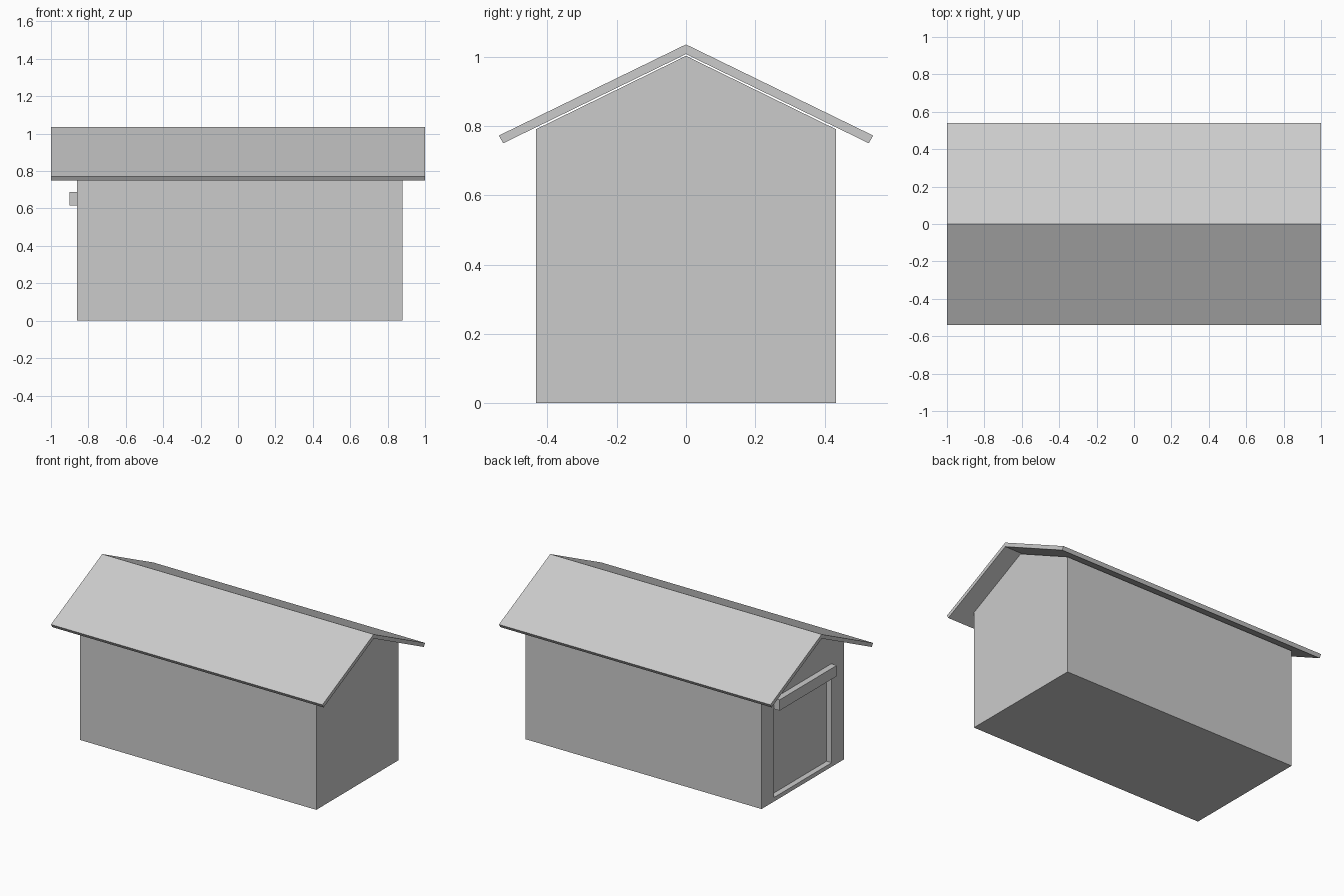
import bpy
import bmesh
from mathutils import Vector

# Remove the default cube only
default = bpy.data.objects.get("Cube")
if default:
    bpy.data.objects.remove(default, do_unlink=True)

grey = bpy.data.materials.new("plain_grey")
grey.use_nodes = True
colour = (0.6, 0.6, 0.6, 1)
grey.diffuse_color = colour
grey.node_tree.nodes["Principled BSDF"].inputs["Base Color"].default_value = colour


def prism(name, profile, x0, x1):
    """Extrude a closed (y, z) profile along x."""
    bm = bmesh.new()
    face = bm.faces.new([bm.verts.new((x0, y, z)) for y, z in profile])
    out = bmesh.ops.extrude_face_region(bm, geom=[face])
    moved = [v for v in out["geom"] if isinstance(v, bmesh.types.BMVert)]
    bmesh.ops.translate(bm, verts=moved, vec=Vector((x1 - x0, 0, 0)))
    bmesh.ops.recalc_face_normals(bm, faces=bm.faces)
    mesh = bpy.data.meshes.new(name)
    bm.to_mesh(mesh)
    bm.free()
    mesh.materials.append(grey)
    obj = bpy.data.objects.new(name, mesh)
    bpy.context.collection.objects.link(obj)
    return obj


def rect(half_width, z0, z1):
    return [(-half_width, z0), (half_width, z0), (half_width, z1), (-half_width, z1)]


# Main sizes
wall_end, wall_far = -0.86, 0.88
half_depth, eave, ridge = 0.433, 0.79, 1.002
door_half, door_bottom, door_top = 0.305, 0.027, 0.635
recess = 0.037

# Gabled walls
walls = prism("walls", [(-half_depth, 0), (half_depth, 0), (half_depth, eave),
                        (0, ridge), (-half_depth, eave)], wall_end, wall_far)

# Recessed doorway cut into the end gable
cutter = prism("doorway_cutter", rect(door_half, door_bottom, door_top),
               wall_end - 0.1, wall_end + recess)
cutter.hide_render = True
cut = walls.modifiers.new("doorway", 'BOOLEAN')
cut.operation = 'DIFFERENCE'
cut.solver = 'EXACT'
cut.object = cutter
bpy.context.view_layer.update()
graph = bpy.context.evaluated_depsgraph_get()
baked = bpy.data.meshes.new_from_object(walls.evaluated_get(graph))
walls.modifiers.clear()
walls.data = baked
bpy.data.objects.remove(cutter, do_unlink=True)

# Door rail above the doorway
prism("door_rail", rect(0.3, 0.615, 0.687), wall_end - 0.04, wall_end)

# Overhanging gable roof with square-cut eaves
slope = [(0, 1.035), (0.54, 0.772), (0.527, 0.75)]
mirrored = [(-y, z) for y, z in reversed(slope[1:])]
prism("roof", slope + [(0, 1.007)] + mirrored, -1, 1)
